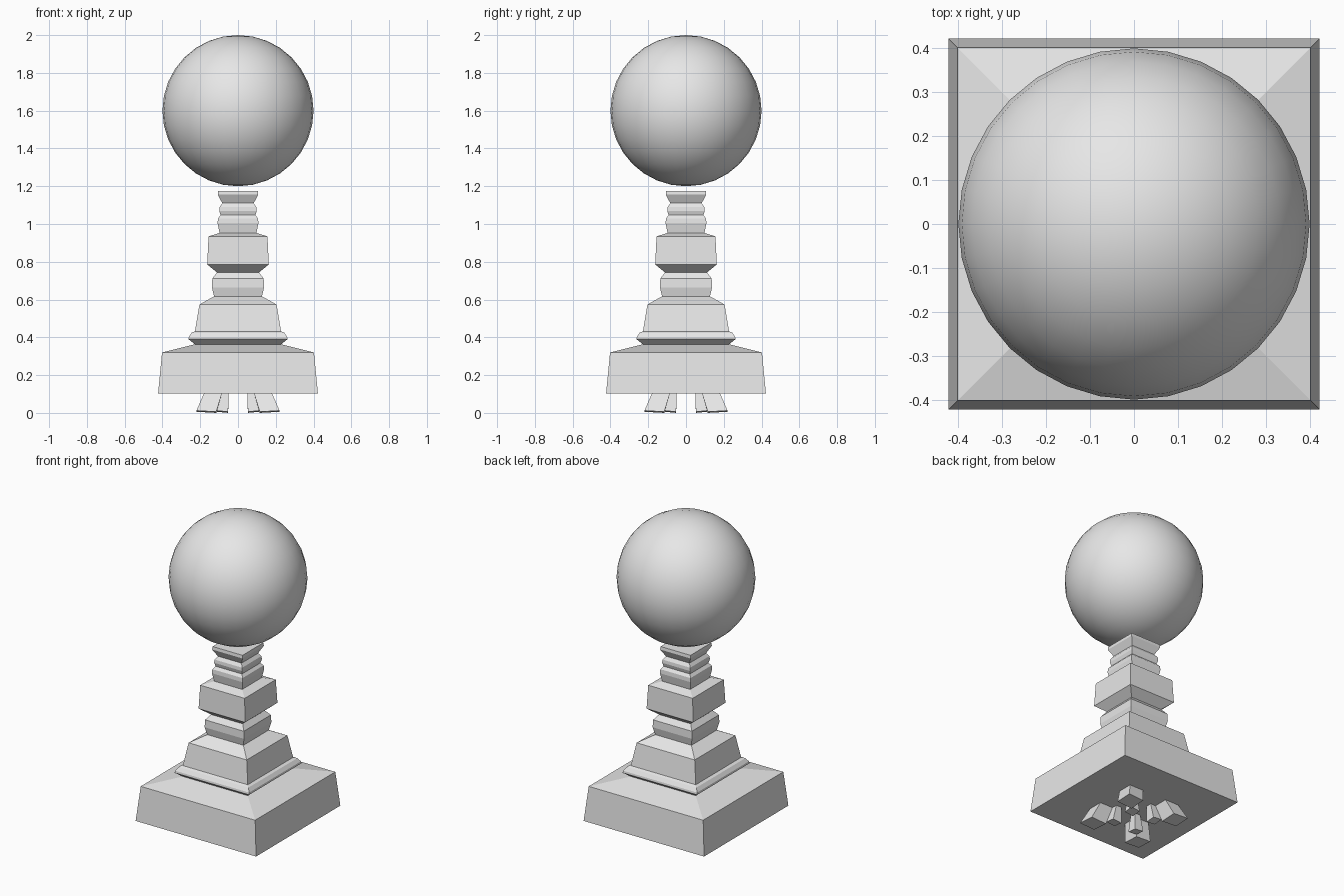
import bpy
import bmesh
import math

cube = bpy.data.objects.get("Cube")
if cube:
    bpy.data.objects.remove(cube, do_unlink=True)

stone = bpy.data.materials.new("light grey stone")
stone.use_nodes = True
GREY = (0.8, 0.8, 0.8, 1.0)
stone.diffuse_color = GREY
stone.node_tree.nodes["Principled BSDF"].inputs["Base Color"].default_value = GREY

CORNERS = [(-1, -1), (1, -1), (1, 1), (-1, 1)]


def add_object(name, bm):
    bmesh.ops.recalc_face_normals(bm, faces=bm.faces[:])
    mesh = bpy.data.meshes.new(name)
    bm.to_mesh(mesh)
    bm.free()
    mesh.materials.append(stone)
    obj = bpy.data.objects.new(name, mesh)
    bpy.context.collection.objects.link(obj)
    return obj


def loft(bm, rings):
    """Join four-sided rings into a closed solid."""
    rows = [[bm.verts.new(p) for p in ring] for ring in rings]
    for a, b in zip(rows, rows[1:]):
        for i in range(4):
            j = (i + 1) % 4
            bm.faces.new((a[i], a[j], b[j], b[i]))
    bm.faces.new(rows[0][::-1])
    bm.faces.new(rows[-1])


def square_tier(name, profile):
    """Square moulding from (half width, height) pairs."""
    bm = bmesh.new()
    loft(bm, [[(x * w, y * w, z) for x, y in CORNERS] for w, z in profile])
    return add_object(name, bm)


# Pedestal tiers, bottom to top
square_tier("base_plinth", [(0.423, 0.103), (0.402, 0.32), (0.228, 0.363)])
square_tier("base_moulding", [(0.228, 0.363), (0.262, 0.39), (0.26, 0.403),
                              (0.245, 0.425), (0.228, 0.432)])
square_tier("lower_block", [(0.228, 0.432), (0.204, 0.574), (0.127, 0.617)])
square_tier("lower_collar", [(0.127, 0.617), (0.138, 0.665), (0.136, 0.712),
                             (0.111, 0.743)])
square_tier("middle_block", [(0.111, 0.743), (0.163, 0.786), (0.156, 0.934),
                             (0.098, 0.953)])
square_tier("upper_collar", [(0.098, 0.953), (0.108, 1.005), (0.106, 1.03),
                             (0.092, 1.047)])
square_tier("neck_ring", [(0.092, 1.047), (0.099, 1.07), (0.097, 1.09),
                          (0.083, 1.11)])
square_tier("top_cap", [(0.083, 1.11), (0.107, 1.155), (0.105, 1.174)])

# Four splayed feet, each an outer block with a small inner block
NAMES = ["front_right", "front_left", "back_left", "back_right"]
for (sx, sy), side in zip(CORNERS, NAMES):
    for part, bottom, top in [("outer_foot", (0.115, 0.22), (0.085, 0.18)),
                              ("inner_foot", (0.052, 0.112), (0.05, 0.09))]:
        bm = bmesh.new()
        rings = []
        for (lo, hi), z, tilt in [(bottom, 0.0, 0.006), (top, 0.104, 0.0)]:
            mid, half = (lo + hi) / 2, (hi - lo) / 2
            rings.append([(sx * (mid + half * x), sy * (mid + half * y),
                           z + tilt * (x + y + 2) / 2) for x, y in CORNERS])
        loft(bm, rings)
        add_object(side + "_" + part, bm)

# Smooth ball floating just above the cap
bpy.ops.mesh.primitive_uv_sphere_add(segments=32, ring_count=16, radius=0.4,
                                     location=(0, 0, 1.6))
ball = bpy.context.object
ball.name = "ball"
ball.data.materials.append(stone)
bpy.ops.object.shade_smooth_by_angle(angle=math.radians(30))
